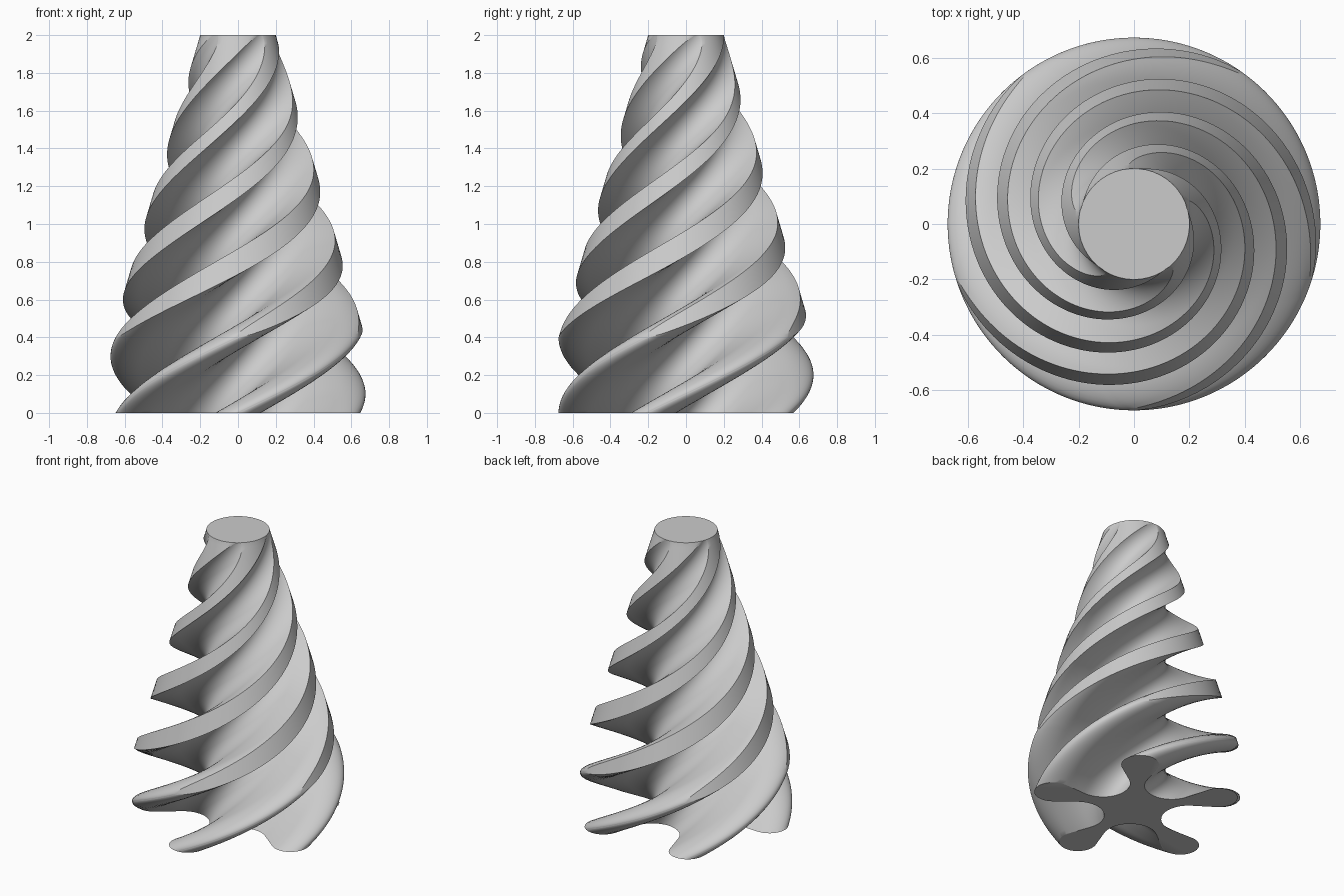
import bpy
import bmesh
from math import pi, sin, cos, acos, atan2, hypot
from mathutils import Vector

cube = bpy.data.objects.get("Cube")
if cube:
    bpy.data.objects.remove(cube, do_unlink=True)

ARMS, HEIGHT, LEVELS = 5, 2.0, 130
TWIST, START = 2 * pi, -pi / 2
TOP_RADIUS, TAPER = 0.2, 0.2965      # cone that trims the arms
BULB_X, BULB_R = 0.555, 0.12         # rounded arm end
VALLEY_D, VALLEY_R = 0.373, 0.173    # hollow between arms
SIDE, BAND = 26, 8                   # samples on an arm's side and its rim
HALF = pi / ARMS


def arc(cx, cy, r, a0, a1, n):
    return [Vector((cx + r * cos(a0 + (a1 - a0) * i / n),
                    cy + r * sin(a0 + (a1 - a0) * i / n))) for i in range(n + 1)]


# Half outline of one arm: hollow arc, tangent line, rounded end
vx, vy = VALLEY_D * cos(HALF), VALLEY_D * sin(HALF)
gap = hypot(BULB_X - vx, vy)
touch = atan2(-vy, BULB_X - vx) - acos((VALLEY_R + BULB_R) / gap)
outline = arc(vx, vy, VALLEY_R, HALF - pi, touch, 80)
outline += arc(BULB_X, 0, BULB_R, touch + pi, 0, 80)


def trimmed_side(radius):
    """Evenly spaced points along the half outline out to a radius."""
    pts = [outline[0]]
    for p, q in zip(outline, outline[1:]):
        if q.length >= radius:
            pts.append(p.lerp(q, (radius - p.length) / (q.length - p.length)))
            break
        pts.append(q)
    dist = [0.0]
    for p, q in zip(pts, pts[1:]):
        dist.append(dist[-1] + (q - p).length)
    result, k = [], 0
    for i in range(SIDE + 1):
        target = dist[-1] * i / SIDE
        while k < len(pts) - 2 and dist[k + 1] < target:
            k += 1
        span = max(dist[k + 1] - dist[k], 1e-9)
        result.append(pts[k].lerp(pts[k + 1], (target - dist[k]) / span))
    return result


def section(z):
    """Full closed section at a height, as (radius, angle) pairs."""
    radius = TOP_RADIUS + TAPER * (HEIGHT - z)
    radius = min(max(radius, TOP_RADIUS + 0.001), BULB_X + BULB_R - 0.0005)
    side = [(p.length, atan2(p.y, p.x)) for p in trimmed_side(radius)]
    edge = side[-1][1]
    arm = [(r, -a) for r, a in side]
    arm += [(radius, edge * (2 * i / BAND - 1)) for i in range(1, BAND)]
    arm += side[:0:-1]
    turn = START + TWIST * z / HEIGHT
    return [(r, a + turn + 2 * HALF * k) for k in range(ARMS) for r, a in arm]


# Twisted body
bm = bmesh.new()
rings = []
for level in range(LEVELS + 1):
    z = HEIGHT * level / LEVELS
    rings.append([bm.verts.new((r * cos(a), r * sin(a), z)) for r, a in section(z)])
for low, high in zip(rings, rings[1:]):
    n = len(low)
    for i in range(n):
        j = (i + 1) % n
        bm.faces.new((low[i], low[j], high[j], high[i]))
bm.faces.new(rings[0][::-1])
bm.faces.new(rings[-1])
mesh = bpy.data.meshes.new("twisted_body")
bm.to_mesh(mesh)
bm.free()
body = bpy.data.objects.new("twisted_body", mesh)
bpy.context.collection.objects.link(body)

# Plain grey material
grey = bpy.data.materials.new("light_grey")
grey.use_nodes = True
colour = (0.6, 0.6, 0.6, 1)
grey.diffuse_color = colour
grey.node_tree.nodes["Principled BSDF"].inputs["Base Color"].default_value = colour
mesh.materials.append(grey)

bpy.ops.object.select_all(action="DESELECT")
body.select_set(True)
bpy.context.view_layer.objects.active = body
bpy.ops.object.shade_smooth_by_angle(angle=pi / 6)
